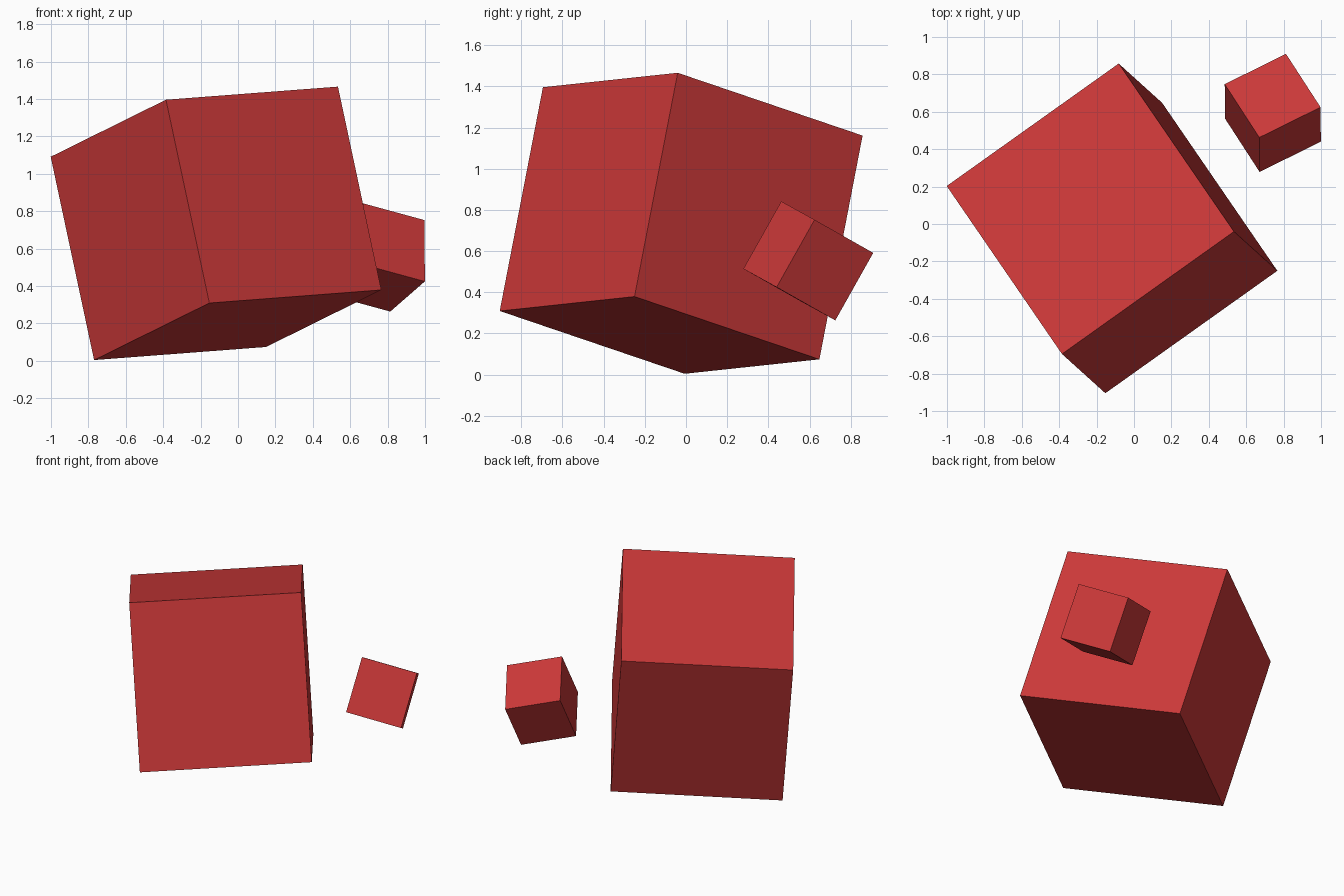
import bpy
from mathutils import Vector, Matrix

if "Cube" in bpy.data.objects:
    bpy.data.objects.remove(bpy.data.objects["Cube"])

red = bpy.data.materials.new("red")
red.diffuse_color = (0.6, 0.04, 0.04, 1)
red.use_nodes = True
red.node_tree.nodes["Principled BSDF"].inputs["Base Color"].default_value = red.diffuse_color


def tilted_cube(name, size, center, x_dir, y_dir):
    """Cube turned so its local axes follow x_dir and y_dir."""
    x = Vector(x_dir).normalized()
    y = Vector(y_dir)
    y = (y - x * y.dot(x)).normalized()
    z = x.cross(y)
    bpy.ops.mesh.primitive_cube_add(size=size)
    cube = bpy.context.object
    cube.name = name
    rotation = Matrix((x, y, z)).transposed().to_4x4()
    cube.matrix_world = Matrix.Translation(center) @ rotation
    cube.data.materials.append(red)
    return cube


# Large tumbled cube touching the ground with one corner
tilted_cube("large_cube", 1.131, (-0.1175, -0.0235, 0.735),
            (0.92, 0.655, 0.07), (-0.615, 0.9, -0.305))

# Small cube floating beside it
tilted_cube("small_cube", 0.376, (0.742, 0.594, 0.5525),
            (0.33, 0.163, -0.09), (-0.187, 0.283, -0.16))
